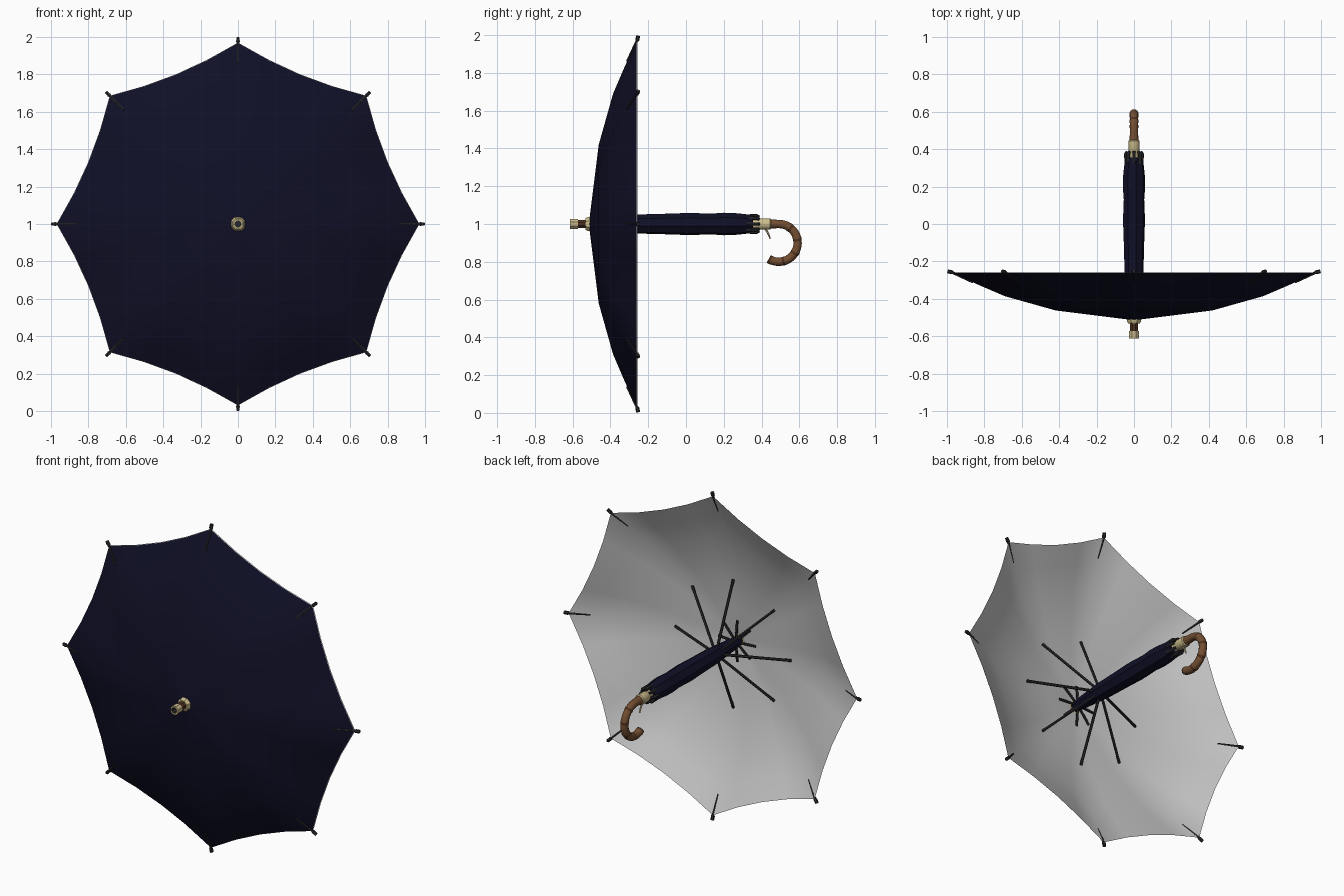
import bpy, bmesh, math
from mathutils import Vector

cube = bpy.data.objects.get("Cube")
if cube:
    bpy.data.objects.remove(cube)


def material(name, rgb, rough=0.7):
    m = bpy.data.materials.new(name)
    m.use_nodes = True
    m.diffuse_color = (*rgb, 1)
    bsdf = next(n for n in m.node_tree.nodes if n.type == 'BSDF_PRINCIPLED')
    bsdf.inputs["Base Color"].default_value = (*rgb, 1)
    bsdf.inputs["Roughness"].default_value = rough
    return m


NAVY = material("navy fabric", (0.005, 0.005, 0.02))
LINING = material("pale grey lining", (0.6, 0.6, 0.6))
METAL = material("dark metal", (0.022, 0.022, 0.026))
CREAM = material("cream brass", (0.6, 0.5, 0.26))
WOOD = material("brown wood", (0.17, 0.075, 0.03))
DARK_WOOD = material("dark wood", (0.075, 0.03, 0.013))

CENTRE = Vector((0, 0, 1))
RIBS = 8
ANGLES = [math.tau * i / RIBS for i in range(RIBS)]


def spoke(angle, r, y):
    """Point at radius r around the shaft, which runs along y."""
    return CENTRE + Vector((r * math.sin(angle), y, r * math.cos(angle)))


def finish(name, bm, mats, angle=35):
    mesh = bpy.data.meshes.new(name)
    bm.to_mesh(mesh)
    bm.free()
    ob = bpy.data.objects.new(name, mesh)
    bpy.context.collection.objects.link(ob)
    for m in mats:
        mesh.materials.append(m)
    bpy.ops.object.select_all(action='DESELECT')
    ob.select_set(True)
    bpy.context.view_layer.objects.active = ob
    bpy.ops.object.shade_smooth_by_angle(angle=math.radians(angle))
    return ob


def sweep(bm, path, radii, sides, ref=Vector((1, 0, 0)), axis=None, bands=None, fold=0):
    """Tube along a planar path; bands gives a material index per segment."""
    rings, faces = [], []
    for i, (p, r) in enumerate(zip(path, radii)):
        t = axis or (path[min(i + 1, len(path) - 1)] - path[max(i - 1, 0)]).normalized()
        up = t.cross(ref).normalized()
        ring = []
        for k in range(sides):
            a = math.tau * (k + 0.5) / sides
            rr = r * (1 + fold * (-1) ** k)
            ring.append(bm.verts.new(p + rr * (math.cos(a) * ref + math.sin(a) * up)))
        rings.append(ring)
    for i in range(len(rings) - 1):
        for k in range(sides):
            n = (k + 1) % sides
            f = bm.faces.new((rings[i][k], rings[i][n], rings[i + 1][n], rings[i + 1][k]))
            f.material_index = bands[i] if bands else 0
            faces.append(f)
    for ring, b in ((rings[0], 0), (rings[-1], -1)):
        f = bm.faces.new(ring)
        f.material_index = bands[b] if bands else 0
        faces.append(f)
    bmesh.ops.recalc_face_normals(bm, faces=faces)


def lathe(name, profile, sides, mats, bands=None, fold=0):
    bm = bmesh.new()
    sweep(bm, [CENTRE + Vector((0, y, 0)) for y, r in profile], [r for y, r in profile],
          sides, axis=Vector((0, 1, 0)), bands=bands, fold=fold)
    return finish(name, bm, mats)


def rod_star(name, profile, radii):
    """One rod per rib; profile lists (radius, y)."""
    bm = bmesh.new()
    for a in ANGLES:
        tangent = Vector((math.cos(a), 0, -math.sin(a)))
        sweep(bm, [spoke(a, r, y) for r, y in profile], radii, 6, ref=tangent)
    return finish(name, bm, [METAL])


# Canopy: eight scalloped panels, a navy outside and a pale inside
def canopy(name, mat, dy, scale, facing):
    rings = [(0.02, -0.512, 0), (0.22, -0.487, 0), (0.42, -0.462, 0.004),
             (0.69, -0.386, 0.014), (0.83, -0.326, 0.022), (0.967, -0.262, 0.033)]
    steps = 4
    bm = bmesh.new()
    grid = []
    for r, y, sag in rings:
        row = []
        for a in ANGLES:
            p, q = spoke(a, r, y), spoke(a + math.tau / RIBS, r, y)
            for s in range(steps):
                t = s / steps
                v = p.lerp(q, t) - CENTRE
                k = scale * (1 - sag * 4 * t * (1 - t))
                row.append(bm.verts.new(CENTRE + Vector((v.x * k, v.y + dy, v.z * k))))
        grid.append(row)
    for a, b in zip(grid, grid[1:]):
        for k in range(len(a)):
            n = (k + 1) % len(a)
            f = bm.faces.new((a[k], a[n], b[n], b[k]))
            f.normal_update()
            if f.normal.y * facing < 0:
                f.normal_flip()
    return finish(name, bm, [mat])


canopy("canopy_outside", NAVY, 0, 1, -1)
canopy("canopy_lining", LINING, 0.004, 1.003, 1)

# Rib ends, stretchers and the short ribs at the crown
rod_star("rib_tips", [(0.86, -0.312), (0.965, -0.262), (0.975, -0.258), (0.997, -0.253)],
         [0.006, 0.007, 0.011, 0.01])
rod_star("stretchers", [(0.03, -0.30), (0.39, -0.455)], [0.008, 0.008])
rod_star("crown_ribs", [(0.02, -0.482), (0.125, -0.492)], [0.007, 0.007])

# Gathered fabric sleeve around the shaft
lathe("fabric_sleeve",
      [(-0.505, 0.028), (-0.4, 0.038), (-0.25, 0.049), (-0.1, 0.053), (0.02, 0.057), (0.08, 0.055),
       (0.13, 0.053), (0.2, 0.058), (0.26, 0.056), (0.32, 0.05), (0.355, 0.042)],
      16, [NAVY], fold=0.05)
rod_star("sleeve_rods", [(0.042, 0.32), (0.043, 0.375), (0.036, 0.388)], [0.009, 0.01, 0.008])

# Front ferrule with a hollow end
lathe("front_ferrule",
      [(-0.56, 0.018), (-0.613, 0.018), (-0.613, 0.028), (-0.572, 0.028), (-0.572, 0.024),
       (-0.533, 0.024), (-0.533, 0.032), (-0.52, 0.041), (-0.505, 0.041)],
      8, [CREAM, DARK_WOOD, METAL], bands=[2, 0, 0, 0, 1, 0, 0, 0])

# Handle collar and its hanging catch
lathe("handle_collar",
      [(0.34, 0.028), (0.385, 0.028), (0.39, 0.031), (0.445, 0.031), (0.45, 0.026)], 12, [CREAM])
bm = bmesh.new()
sweep(bm, [Vector((0, y, z)) for y, z in ((0.42, 0.975), (0.435, 0.95), (0.446, 0.922))],
      [0.006, 0.005, 0.004], 6)
finish("collar_catch", bm, [CREAM])

# Crook handle with darker nodes
path, radii, bands = [Vector((0, 0.44, 1))], [0.025], [0]
hook, steps = Vector((0, 0.491, 0.9)), 30
for i in range(steps + 1):
    a = math.radians(212) * i / steps
    node = i % 6 == 5
    path.append(hook + 0.1 * Vector((0, math.sin(a), math.cos(a))))
    radii.append(0.0245 if node else 0.0228)
    bands.append(1 if node or i >= steps - 1 else 0)
bands.pop()
bm = bmesh.new()
sweep(bm, path, radii, 12, bands=bands)
finish("crook_handle", bm, [WOOD, DARK_WOOD])
